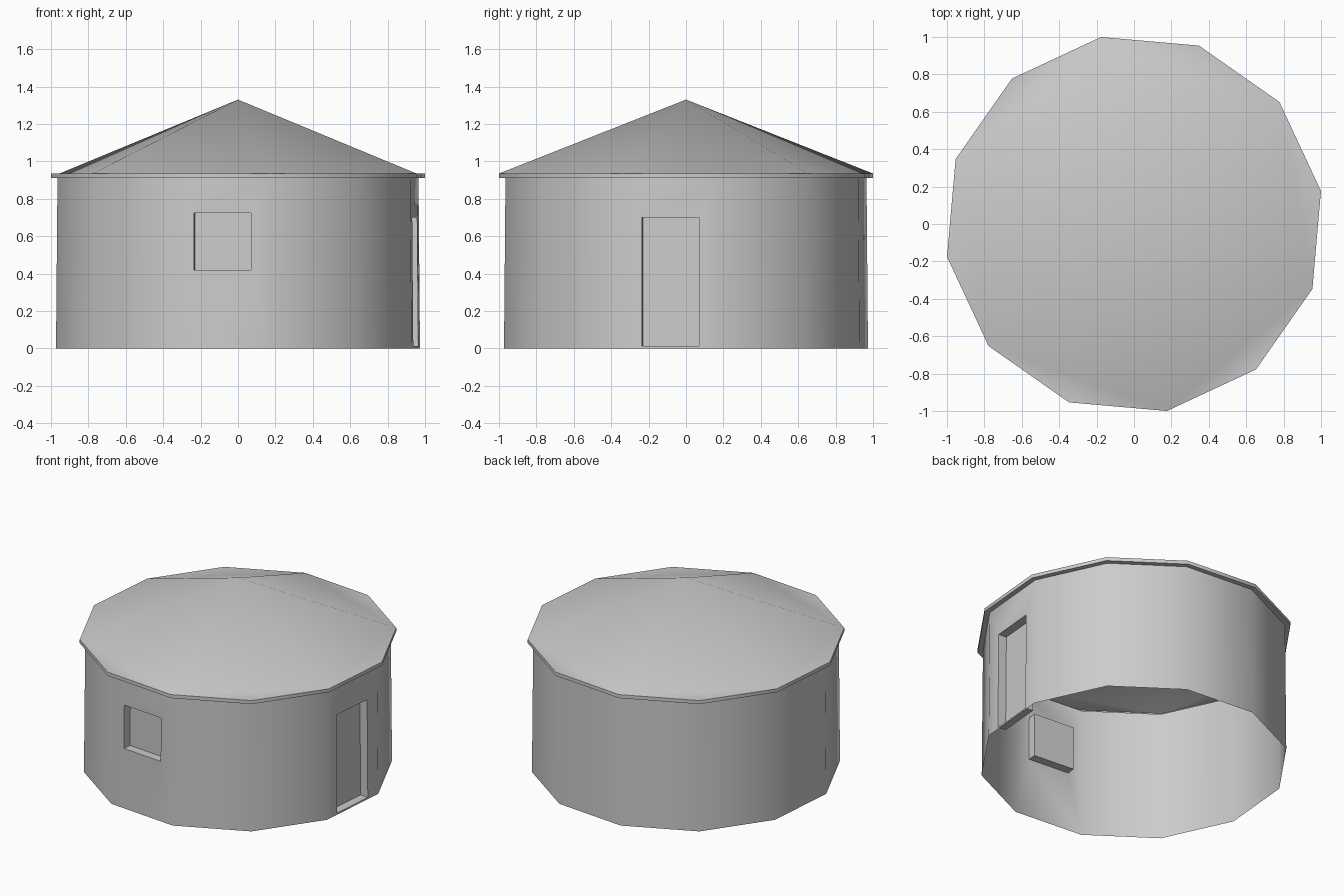
import bpy, bmesh, math
from mathutils import Vector

cube = bpy.data.objects.get("Cube")
if cube:
    bpy.data.objects.remove(cube, do_unlink=True)

SIDES = 12
WALL_TOP, EAVE_TOP, PEAK = 0.91, 0.935, 1.33
BASE_R, WALL_R, ROOF_R = 0.988, 0.98, 1.015
RECESS = 0.06


def make_material(name, rgb):
    mat = bpy.data.materials.new(name)
    mat.use_nodes = True
    mat.diffuse_color = (*rgb, 1)
    mat.node_tree.nodes["Principled BSDF"].inputs["Base Color"].default_value = (*rgb, 1)
    return mat


plaster = make_material("plain_grey", (0.6, 0.6, 0.6))


def ring(bm, radius, z):
    """Twelve vertices; side i lies between vertices i and i + 1."""
    verts = []
    for i in range(SIDES):
        a = math.radians(10 + 30 * i)
        verts.append(bm.verts.new((radius * math.cos(a), radius * math.sin(a), z)))
    return verts


def bridge(bm, lower, upper, skip=()):
    n = len(lower)
    for i in range(n):
        if i not in skip:
            j = (i + 1) % n
            bm.faces.new((lower[i], lower[j], upper[j], upper[i]))


def finish(bm, name):
    mesh = bpy.data.meshes.new(name)
    bm.normal_update()
    bm.to_mesh(mesh)
    bm.free()
    mesh.materials.append(plaster)
    obj = bpy.data.objects.new(name, mesh)
    bpy.context.collection.objects.link(obj)
    return obj


def recessed_side(bm, low, high, side, width, z0, z1):
    """Wall side with a rectangular recess closed by a flat panel."""
    j = (side + 1) % SIDES
    outer = [low[side], low[j], high[j], high[side]]
    mid_low = (low[side].co + low[j].co) / 2
    mid_high = (high[side].co + high[j].co) / 2
    along = (low[j].co - low[side].co).normalized()
    inward = -Vector((mid_low.x, mid_low.y, 0)).normalized() * RECESS
    rim, back = [], []
    for s, z in ((-1, z0), (1, z0), (1, z1), (-1, z1)):
        p = mid_low.lerp(mid_high, z / WALL_TOP) + along * s * width / 2
        rim.append(bm.verts.new(p))
        back.append(bm.verts.new(p + inward))
    bridge(bm, outer, rim)
    bridge(bm, rim, back)
    bm.faces.new(back)


# Round wall, open underneath, with a door on the left and a window in front
bm = bmesh.new()
low, high = ring(bm, BASE_R, 0), ring(bm, WALL_R, WALL_TOP)
DOOR, WINDOW = 11, 8
bridge(bm, low, high, skip=(DOOR, WINDOW))
recessed_side(bm, low, high, DOOR, 0.306, 0.012, 0.70)
recessed_side(bm, low, high, WINDOW, 0.306, 0.42, 0.725)
wall = finish(bm, "wall")

# Roof: eave ring and rim, with six slopes that meet every other corner
bm = bmesh.new()
inner = ring(bm, WALL_R, WALL_TOP)
lip = ring(bm, ROOF_R, WALL_TOP)
rim = ring(bm, ROOF_R, EAVE_TOP)
bridge(bm, inner, lip)
bridge(bm, lip, rim)
peak = bm.verts.new((0, 0, PEAK))
for i in range(1, SIDES, 2):
    a, b, c = rim[i], rim[(i + 1) % SIDES], rim[(i + 2) % SIDES]
    bm.faces.new((a, b, c))
    bm.faces.new((a, c, peak))
roof = finish(bm, "roof")

# Smooth the round surfaces and keep the openings and eave crisp
for obj, angle in ((wall, 35), (roof, 89.95)):
    bpy.ops.object.select_all(action="DESELECT")
    obj.select_set(True)
    bpy.context.view_layer.objects.active = obj
    bpy.ops.object.shade_smooth_by_angle(angle=math.radians(angle))
